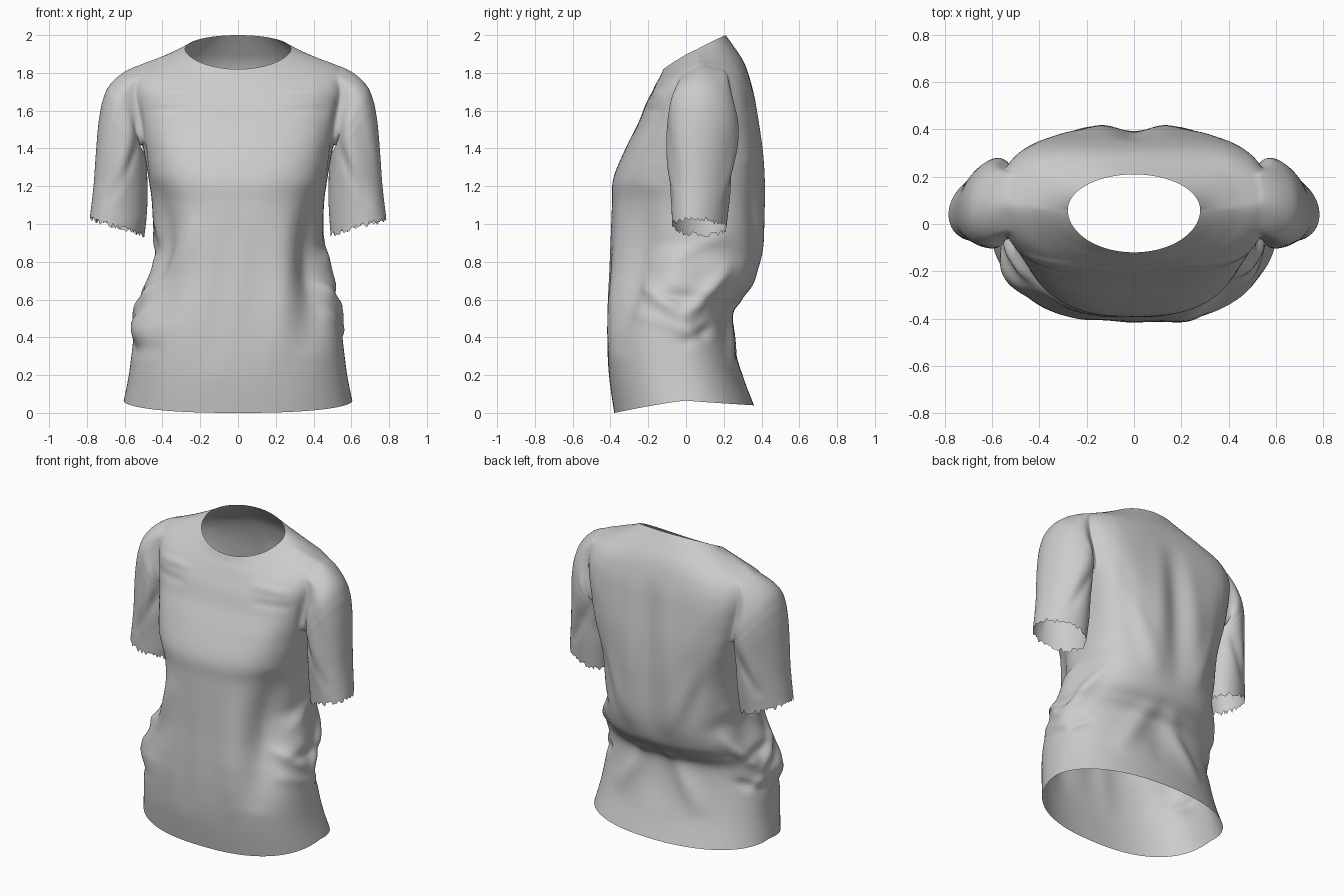
import bpy, bmesh, math, random
from mathutils import Vector

random.seed(4)
N, S, A = 160, 8, 12          # columns, rows per key, armhole half-width in columns
ARM0, ARM1 = 9, 12            # armhole key rows


def spline(keys, t):
    """Catmull-Rom through rows of numbers."""
    i = min(int(t), len(keys) - 2)
    f = t - i
    p = [keys[max(0, min(len(keys) - 1, i + d))] for d in (-1, 0, 1, 2)]
    return [0.5 * (2 * b + (c - a) * f + (2 * a - 5 * b + 4 * c - d) * f * f
                   + (3 * b - a - 3 * c + d) * f ** 3) for a, b, c, d in zip(*p)]


# Hem to neck: centre front and back (y, z, squareness), side seam (x, y, z)
front = [(-.38, 0, 2.4), (-.408, .2, 2.5), (-.418, .4, 2.6), (-.418, .55, 2.5), (-.415, .65, 2.4),
         (-.41, .75, 2.4), (-.403, .9, 2.5), (-.392, 1.1, 2.6), (-.385, 1.24, 2.8),
         (-.32, 1.4, 3), (-.255, 1.53, 3), (-.215, 1.63, 2.9), (-.18, 1.70, 2.7),
         (-.155, 1.75, 2.3), (-.135, 1.785, 2.1), (-.12, 1.82, 2)]
back = [(.36, .04, 2.2), (.30, .2, 2.2), (.25, .4, 2.2), (.24, .53, 2.2), (.29, .605, 2.3),
        (.36, .69, 2.4), (.405, .86, 2.5), (.415, 1.1, 2.7), (.412, 1.25, 3),
        (.40, 1.4, 3.5), (.38, 1.55, 3.8), (.36, 1.68, 3.6), (.335, 1.78, 3.1),
        (.305, 1.86, 2.5), (.26, 1.93, 2.2), (.21, 2.0, 2)]
side = [(.605, 0, .065), (.578, -.02, .2), (.555, -.04, .38), (.537, -.03, .52), (.515, 0, .64),
        (.485, .03, .75), (.455, .05, .9), (.455, .07, 1.1), (.475, .08, 1.25), (.505, .09, 1.42),
        (.535, .095, 1.58), (.56, .09, 1.74), (.535, .08, 1.835), (.44, .07, 1.873),
        (.36, .065, 1.90), (.28, .06, 1.925)]

# Sleeve rings: outer x, z, inner x, z, front y, back y
sleeve = [(.535, 1.835, .50, 1.42, -.08, .26), (.63, 1.80, .495, 1.40, -.09, .275),
          (.70, 1.71, .487, 1.36, -.10, .275), (.735, 1.56, .482, 1.30, -.097, .265),
          (.752, 1.38, .48, 1.22, -.09, .245), (.765, 1.2, .48, 1.1, -.078, .23),
          (.785, 1.03, .49, .945, -.07, .21)]

# Folds: start, end, width, height along the surface normal
front_folds = [
    ((-.42, -.2, 1.25), (-.42, -.32, .45), .12, -.045), ((-.22, -.40, 1.05), (-.56, -.2, .38), .07, .03),
    ((.42, -.2, 1.2), (.38, -.36, .3), .11, -.055), ((.28, -.38, 1.15), (.22, -.42, .2), .08, .016),
    ((-.6, -.1, .48), (-.42, -.27, .40), .07, .03), ((-.6, -.08, .34), (-.38, -.34, .34), .035, -.03),
    ((-.5, .15, .65), (-.45, -.1, .95), .12, -.03), ((.52, -.1, .55), (.49, .0, .95), .09, .02),
    ((-.04, -.42, 1.1), (-.14, -.42, .2), .07, -.012), ((.1, -.42, 1.05), (.08, -.42, .3), .07, -.008)]
side_folds = [
    ((.44, -.32, .75), (.57, .04, .46), .04, .028), ((.56, -.04, .48), (.43, .28, .80), .04, .032),
    ((.46, -.30, .54), (.57, .14, .38), .035, .022), ((.50, -.2, .62), (.5, .16, .60), .035, -.025),
    ((.44, -.22, .90), (.38, .34, .82), .06, -.02), ((.57, -.05, .36), (.44, .22, .48), .03, -.02),
    ((.47, -.16, .78), (.42, .25, .96), .04, .015)]
back_folds = [
    ((0, .38, 1.75), (0, .41, .7), .08, -.028), ((.10, .36, 1.75), (.16, .41, .7), .07, .01),
    ((-.10, .36, 1.75), (-.17, .41, .7), .07, .01), ((.47, .31, 1.5), (.12, .40, .75), .06, .018),
    ((.42, .32, 1.55), (.26, .39, .8), .06, -.018), ((-.47, .31, 1.5), (-.12, .40, .75), .06, .018),
    ((-.42, .32, 1.55), (-.26, .39, .8), .06, -.018), ((0, .28, .66), (-.3, .25, .22), .06, .025),
    ((.06, .28, .66), (.34, .22, .22), .06, .025), ((.02, .24, .6), (.02, .27, .2), .09, -.012)]
arm_folds = [
    ((.53, -.09, 1.7), (.49, -.05, 1.15), .025, -.01), ((.54, -.10, 1.65), (.65, -.08, 1.08), .04, .012),
    ((.51, -.07, 1.45), (.70, -.06, 1.08), .03, -.014), ((.60, -.10, 1.7), (.72, -.04, 1.18), .04, -.01),
    ((.54, .26, 1.6), (.68, .2, 1.12), .04, .012), ((.52, .25, 1.42), (.68, .2, 1.08), .03, -.014),
    ((.2, -.19, 1.70), (.5, -.12, 1.68), .025, .008), ((.22, -.23, 1.61), (.52, -.13, 1.60), .025, -.008)]

bm = bmesh.new()

# Torso loft
rows = (len(front) - 1) * S
grid = []
for i in range(rows + 1):
    f_half, b_half = spline(front, i / S), spline(back, i / S)
    sx, sy, sz = spline(side, i / S)
    ring = []
    for j in range(N):
        th = 2 * math.pi * j / N
        c, s = math.cos(th), math.sin(th)
        ey, ez, n = b_half if s > 0 else f_half
        r = (abs(c) ** n + abs(s) ** n) ** (-1 / n)
        k = abs(r * s)
        drop = k ** (.9 if s > 0 else 1.2)
        ring.append(bm.verts.new((sx * r * c, sy + (ey - sy) * k, sz + (ez - sz) * drop)))
    grid.append(ring)

a0, a1 = ARM0 * S, ARM1 * S


def in_armhole(i, j):
    off = (j + N // 4) % (N // 2) - N // 4
    return a0 <= i < a1 and -A <= off < A


for i in range(rows):
    for j in range(N):
        if not in_armhole(i, j):
            q = (j + 1) % N
            bm.faces.new((grid[i][j], grid[i][q], grid[i + 1][q], grid[i + 1][j]))

# Sleeves grown out of the armhole edges
blend_verts = [v for ring in grid[a0 - 3:a1 + 10] for v in ring if abs(v.co.x) > .42]
loop = ([(a0, j) for j in range(-A, A)] + [(i, A) for i in range(a0, a1)]
        + [(a1, j) for j in range(A, -A, -1)] + [(i, -A) for i in range(a1, a0, -1)])
steps = (len(sleeve) - 1) * 10
for sgn in (1, -1):
    start = [grid[i][(j if sgn > 0 else N // 2 - j) % N] for i, j in loop]
    origin = sum((v.co for v in start), Vector()) / len(start)
    prev = start
    for k in range(1, steps + 1):
        t = k / 10
        ox, oz, ix, iz, yf, yb = spline(sleeve, t)
        outer, inner = Vector((sgn * ox, -.03, oz)), Vector((sgn * ix, .03, iz))
        cen = (outer + inner) / 2 + Vector((0, (yf + yb) / 2, 0))
        u = (outer - inner) / 2
        f = min(1, t / 2)
        f = f * f * (3 - 2 * f)
        ring = []
        for v0, (i, j) in zip(start, loop):
            phi = math.atan2((i - (a0 + a1) / 2) / ((a1 - a0) / 2), j / A)
            goal = cen + u * math.sin(phi) + Vector((0, (yb - yf) / 2 * math.cos(phi), 0))
            p = (v0.co + cen - origin).lerp(goal, f)
            if k == steps:                      # frayed cuff
                p.z += random.uniform(-.018, .012)
            ring.append(bm.verts.new(p))
        for m in range(len(ring)):
            q = (m + 1) % len(ring)
            face = (prev[m], prev[q], ring[q], ring[m])
            bm.faces.new(face if sgn > 0 else face[::-1])
        if t < 2.5:
            blend_verts += ring
        prev = ring

# Soften the shoulder joins
bmesh.ops.delete(bm, geom=[v for v in bm.verts if not v.link_faces], context='VERTS')
blend_verts = [v for v in blend_verts if v.is_valid]
for _ in range(14):
    bmesh.ops.smooth_vert(bm, verts=blend_verts, factor=.5,
                          use_axis_x=True, use_axis_y=True, use_axis_z=True)


def mirror(folds):
    return folds + [((-a[0], *a[1:]), (-b[0], *b[1:]), w, h) for a, b, w, h in folds]


# Cloth folds, fading out at both ends
bm.normal_update()
folds = [(Vector(a), Vector(b), w, h) for a, b, w, h in
         front_folds + back_folds + mirror(side_folds) + mirror(arm_folds)]
moves = []
for v in bm.verts:
    total = 0
    for a, b, w, h in folds:
        ab = b - a
        t = max(0, min(1, (v.co - a).dot(ab) / ab.length_squared))
        d = (v.co - a - ab * t).length_squared / (w * w)
        if d < 6:
            total += h * math.exp(-d) * math.sin(math.pi * t)
    moves.append(v.normal * total)
for v, move in zip(bm.verts, moves):
    v.co += move

mesh = bpy.data.meshes.new("shirt")
bm.to_mesh(mesh)
bm.free()
shirt = bpy.data.objects.new("shirt", mesh)
bpy.context.collection.objects.link(shirt)
for p in mesh.polygons:
    p.use_smooth = True
